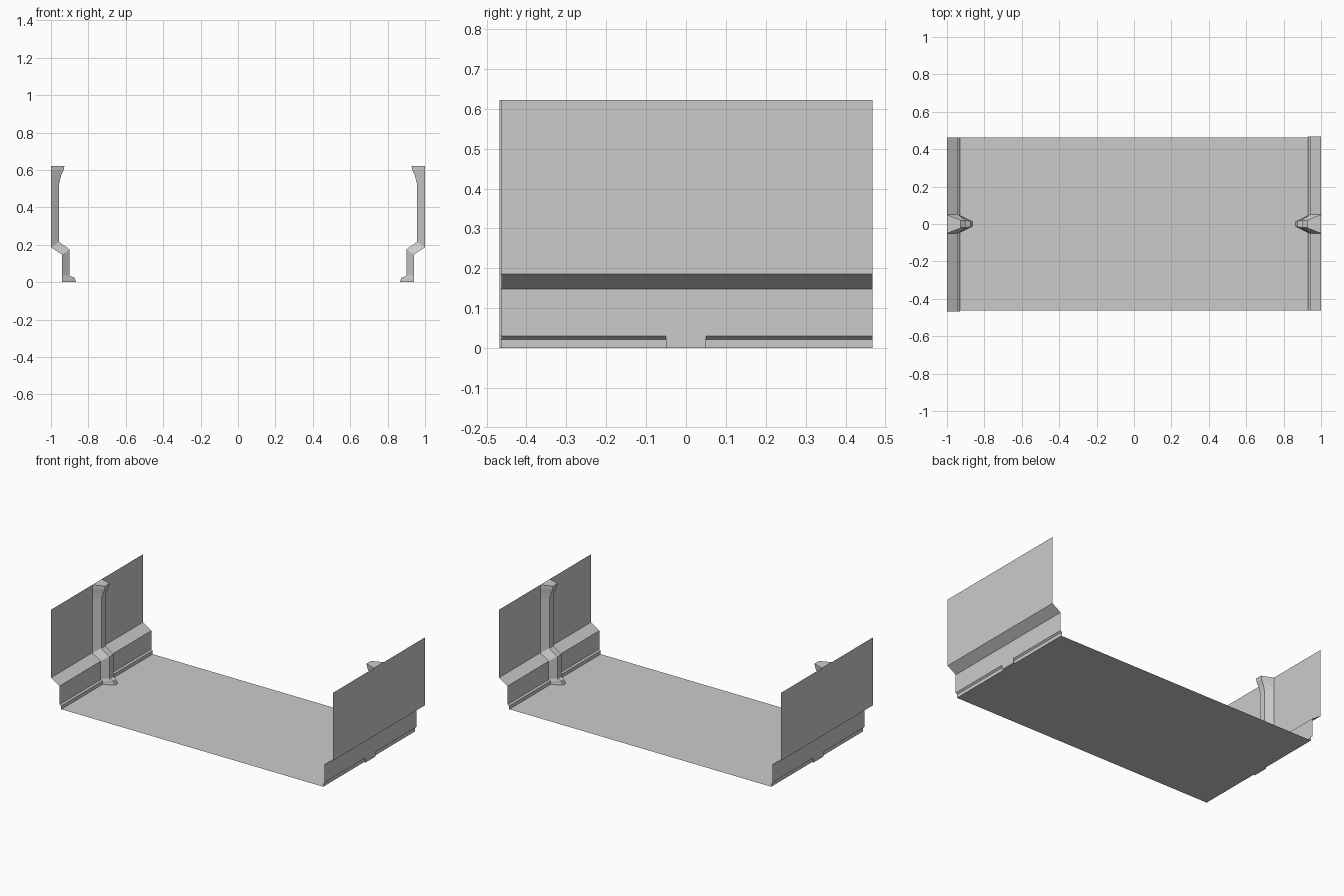
import bpy
import bmesh
from math import pi
from mathutils import Matrix

cube = bpy.data.objects.get("Cube")
if cube:
    bpy.data.objects.remove(cube)

grey = bpy.data.materials.new("plain grey")
grey.use_nodes = True
colour = (0.6, 0.6, 0.6, 1)
grey.diffuse_color = colour
grey.node_tree.nodes["Principled BSDF"].inputs["Base Color"].default_value = colour

TOP = 0.622
FRONT, BACK = -0.463, 0.468


def loft(name, rings, closed=False, turn=0):
    """Skin matching rows of points; closed rows also get end caps."""
    bm = bmesh.new()
    rows = [[bm.verts.new(p) for p in ring] for ring in rings]
    n = len(rows[0])
    for a, b in zip(rows, rows[1:]):
        for i in range(n if closed else n - 1):
            j = (i + 1) % n
            bm.faces.new((a[i], a[j], b[j], b[i]))
    if closed:
        bm.faces.new(rows[0])
        bm.faces.new(rows[-1])
        bmesh.ops.recalc_face_normals(bm, faces=bm.faces)
    bm.transform(Matrix.Rotation(turn, 4, 'Z'))
    mesh = bpy.data.meshes.new(name)
    bm.to_mesh(mesh)
    bm.free()
    mesh.materials.append(grey)
    obj = bpy.data.objects.new(name, mesh)
    bpy.context.collection.objects.link(obj)
    return obj


# Side panel profile (x, z), from the floor edge up
panel = [(0.93, 0), (0.93, 0.022), (0.94, 0.03), (0.94, 0.148), (1, 0.186), (1, TOP)]

# Rib stations: outer x, outer z, inner x, inner z, inner half width
rib = [
    (0.94, 0, 0.864, 0, 0.013),
    (0.94, 0.022, 0.875, 0.024, 0.014),
    (0.94, 0.035, 0.9, 0.035, 0.02),
    (0.94, 0.148, 0.9, 0.175, 0.02),
    (1, 0.186, 0.956, 0.215, 0.02),
    (1, 0.53, 0.956, 0.53, 0.02),
    (1, 0.57, 0.946, 0.57, 0.02),
    (1, 0.6, 0.932, 0.6, 0.022),
    (1, TOP, 0.928, TOP, 0.022),
]
rib_rings = [[(ox, -0.05, oz), (ox, 0.05, oz), (ix, w, iz), (ix, -w, iz)]
             for ox, oz, ix, iz, w in rib]

# The two ends are the same parts turned half way round
for side, turn in (("left", 0), ("right", pi)):
    loft(side + "_side_panel",
         [[(x, FRONT, z), (x, BACK, z)] for x, z in panel], turn=turn)
    loft(side + "_support_rib", rib_rings, closed=True, turn=turn)

# Floor sheet
loft("floor", [[(-0.93, y, 0), (0.93, y, 0)] for y in (FRONT, -FRONT)])
